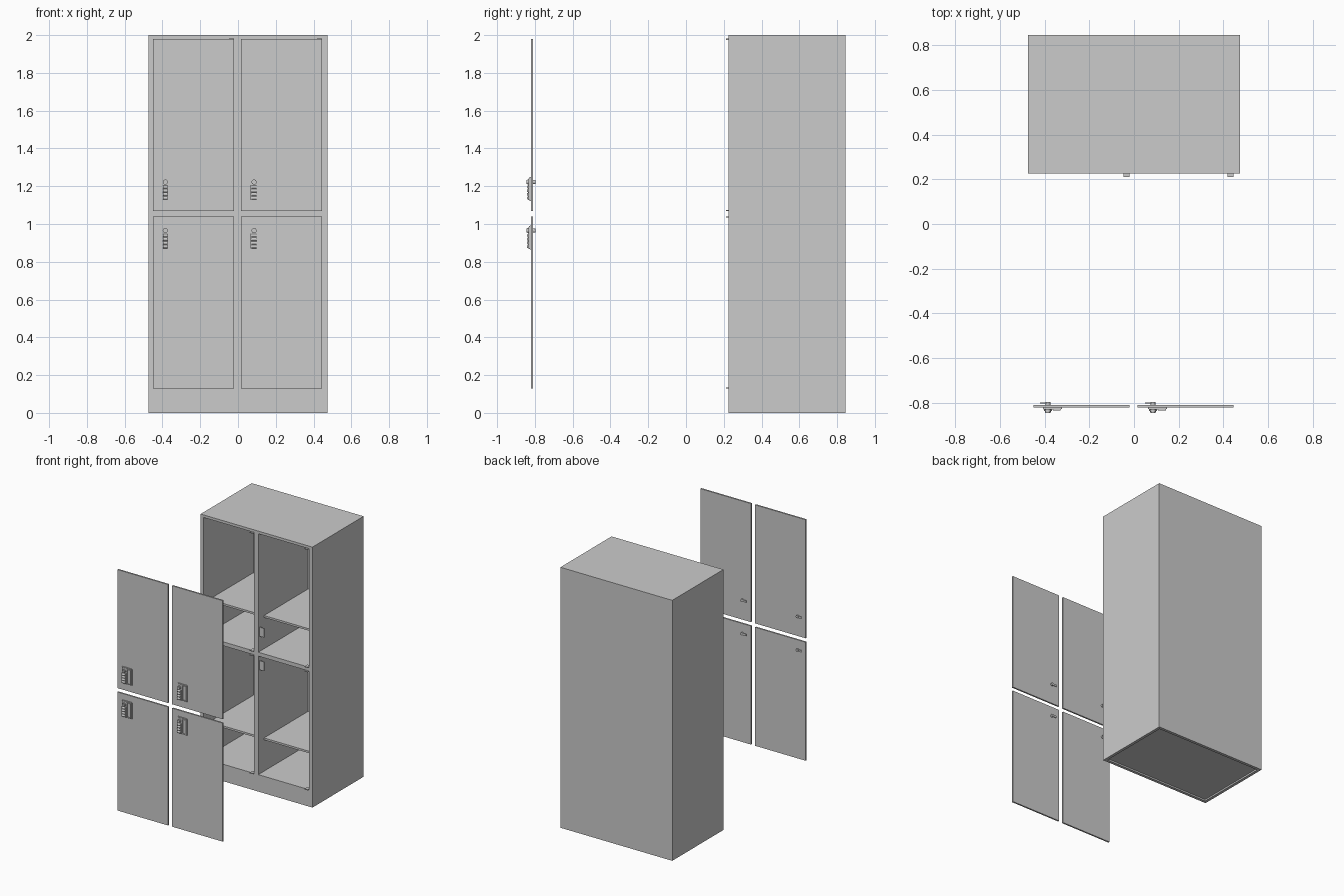
import bpy, bmesh, math
from mathutils import Vector, Matrix

if "Cube" in bpy.data.objects:
    bpy.data.objects.remove(bpy.data.objects["Cube"])


def finish(name, bm):
    bmesh.ops.recalc_face_normals(bm, faces=bm.faces[:])
    me = bpy.data.meshes.new(name)
    bm.to_mesh(me)
    bm.free()
    ob = bpy.data.objects.new(name, me)
    bpy.context.collection.objects.link(ob)
    return ob


def add_box(bm, x0, x1, y0, y1, z0, z1):
    m = Matrix.Translation(((x0 + x1) / 2, (y0 + y1) / 2, (z0 + z1) / 2)) @ \
        Matrix.Diagonal((x1 - x0, y1 - y0, z1 - z0, 1))
    return bmesh.ops.create_cube(bm, size=1, matrix=m)['verts']


def box(name, *ext):
    bm = bmesh.new()
    add_box(bm, *ext)
    return finish(name, bm)


def add_cyl(bm, c, r, length, axis, seg=20, r2=None):
    rot = Matrix.Rotation(math.pi / 2, 4, 'Y' if axis == 'x' else 'X')
    bmesh.ops.create_cone(bm, cap_ends=True, segments=seg, radius1=r,
                          radius2=r if r2 is None else r2, depth=length,
                          matrix=Matrix.Translation(c) @ rot)


def smooth(ob):
    bpy.ops.object.select_all(action='DESELECT')
    ob.select_set(True)
    bpy.context.view_layer.objects.active = ob
    bpy.ops.object.shade_smooth_by_angle(angle=math.radians(35))


FRONT, BACK = 0.225, 0.845
COLS = {"left": (-0.45, -0.02), "right": (0.015, 0.445)}
ROWS = {"lower": (0.13, 1.04), "upper": (1.07, 1.98)}

# Cabinet body: slice the block along the openings, then push the openings in
bm = bmesh.new()
add_box(bm, -0.475, 0.475, FRONT, BACK, 0, 2)
for axis, spans in ((0, COLS), (2, ROWS)):
    for span in spans.values():
        for v in span:
            co, no = Vector(), Vector()
            co[axis], no[axis] = v, 1
            bmesh.ops.bisect_plane(bm, geom=bm.verts[:] + bm.edges[:] + bm.faces[:],
                                   plane_co=co, plane_no=no)


def in_opening(f):
    c = f.calc_center_median()
    return (f.normal.y < -0.9 and any(a < c.x < b for a, b in COLS.values())
            and any(a < c.z < b for a, b in ROWS.values()))


bm.normal_update()
cells = [f for f in bm.faces if in_opening(f)]
for f in bmesh.ops.extrude_discrete_faces(bm, faces=cells)['faces']:
    bmesh.ops.translate(bm, verts=f.verts[:], vec=(0, BACK - FRONT - 0.015, 0))
# Shallow recess under the base
bm.normal_update()
base = [f for f in bm.faces if f.normal.z < -0.9 and f.calc_center_median().z < 0.001]
bmesh.ops.inset_region(bm, faces=base, thickness=0.022, use_even_offset=True)
bmesh.ops.inset_region(bm, faces=base, thickness=0.0001, depth=-0.012)
finish("cabinet_body", bm)


def make_lock(name, x, z):
    """Combination lock; x, z is the centre of its knob."""
    bm = bmesh.new()
    plate = add_box(bm, x - 0.022, x + 0.062, -0.830, -0.821, z - 0.100, z + 0.028)
    edges = [e for e in bm.edges if all(v.co.y < -0.829 for v in e.verts)
             or abs(e.verts[0].co.y - e.verts[1].co.y) > 0.005]
    bmesh.ops.bevel(bm, geom=edges, offset=0.003, segments=2, affect='EDGES')
    # Window frame for the dials
    for a, b in ((-0.018, -0.014), (0.014, 0.018)):
        add_box(bm, x + a, x + b, -0.836, -0.829, z - 0.095, z - 0.015)
    # Pull handle frame
    for a, b in ((0.023, 0.027), (0.052, 0.057)):
        add_box(bm, x + a, x + b, -0.834, -0.829, z - 0.092, z + 0.020)
    for a in (-0.092, 0.016):
        add_box(bm, x + 0.023, x + 0.057, -0.834, -0.829, z + a, z + a + 0.004)
    smooth(finish(name + "_plate", bm))

    # Four number dials
    bm = bmesh.new()
    for i in range(4):
        zc = z - 0.026 - i * 0.0195
        add_cyl(bm, (x, -0.834, zc), 0.009, 0.026, 'x', 16)
    smooth(finish(name + "_dials", bm))

    # Turning knob
    bm = bmesh.new()
    add_cyl(bm, (x, -0.834, z), 0.0135, 0.010, 'y')
    add_cyl(bm, (x, -0.841, z), 0.010, 0.008, 'y')
    add_box(bm, x - 0.002, x + 0.002, -0.845, -0.838, z - 0.008, z + 0.008)
    smooth(finish(name + "_knob", bm))

    # Cam and nut on the inside of the door
    bm = bmesh.new()
    add_cyl(bm, (x, -0.803, z), 0.011, 0.014, 'y', 12)
    add_box(bm, x - 0.036, x + 0.008, -0.802, -0.798, z - 0.008, z + 0.008)
    smooth(finish(name + "_cam", bm))


for col, (x0, x1) in COLS.items():
    for row, (z0, z1) in ROWS.items():
        tag = f"{row}_{col}"
        # Door, drawn away from the body
        box(f"{tag}_door", x0, x1, -0.821, -0.809, z0, z1)
        # Shelf
        box(f"{tag}_shelf", x0, x1, 0.295, BACK - 0.015, z0 + 0.24, z0 + 0.255)
        # Strike tab behind the lock
        zk = 0.965 if row == "lower" else 1.222
        box(f"{tag}_strike_tab", x0, x0 + 0.04, FRONT + 0.014, FRONT + 0.02,
            zk - 0.035, zk + 0.035)
        make_lock(f"{tag}_lock", x0 + (0.065 if col == "left" else 0.07), zk)
        # Hinge pins at the top and bottom of the hinge side
        for end, z in (("bottom", z0 + 0.002), ("top", z1 - 0.002)):
            box(f"{tag}_{end}_hinge", x1 - 0.028, x1, 0.211, FRONT + 0.02,
                z - 0.003, z + 0.003)
